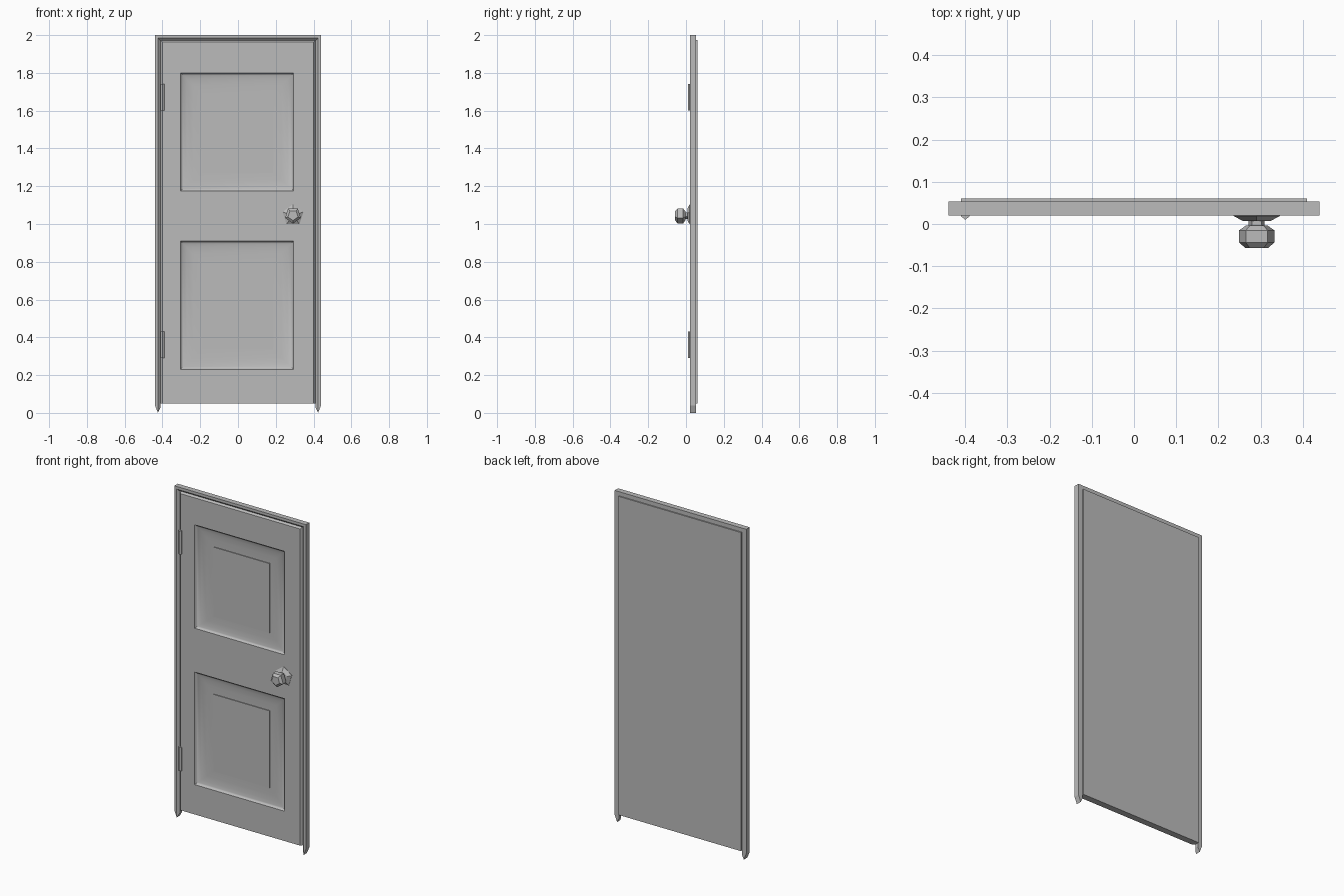
import bpy, bmesh, math
from mathutils import Vector

cube = bpy.data.objects.get("Cube")
if cube:
    bpy.data.objects.remove(cube, do_unlink=True)

GREY = (0.5, 0.5, 0.5, 1)
grey = bpy.data.materials.new("plain_grey")
grey.use_nodes = True
grey.diffuse_color = GREY
grey.node_tree.nodes["Principled BSDF"].inputs["Base Color"].default_value = GREY


def finish(name, bm, smooth=False):
    bmesh.ops.recalc_face_normals(bm, faces=bm.faces)
    mesh = bpy.data.meshes.new(name)
    bm.to_mesh(mesh)
    bm.free()
    mesh.materials.append(grey)
    ob = bpy.data.objects.new(name, mesh)
    bpy.context.collection.objects.link(ob)
    if smooth:
        bpy.ops.object.select_all(action='DESELECT')
        ob.select_set(True)
        bpy.context.view_layer.objects.active = ob
        bpy.ops.object.shade_smooth_by_angle(angle=math.radians(35))
    return ob


def loft(bm, rings, closed=True):
    """Skin a list of vertex rings with quads."""
    n = len(rings[0])
    for a, b in zip(rings, rings[1:]):
        for i in range(n):
            j = (i + 1) % n
            bm.faces.new((a[i], a[j], b[j], b[i]))


def lathe(name, centre, sides, start, profile):
    """Faceted turned part; profile holds (radius, y) pairs."""
    bm = bmesh.new()
    rings = []
    for r, y in profile:
        ring = []
        for i in range(sides):
            a = start + math.tau * i / sides
            ring.append(bm.verts.new((centre[0] + r * math.cos(a), y,
                                      centre[1] + r * math.sin(a))))
        rings.append(ring)
    loft(bm, rings)
    bm.faces.new(rings[0])
    bm.faces.new(rings[-1])
    return finish(name, bm)


# Door frame: one moulding swept up, across and down, with pointed feet
moulding = [(0, .02), (.016, .02), (.03, .034), (.03, .053), (.016, .053), (0, .053)]
foot = {0: .04, .016: 0, .03: .028}
bm = bmesh.new()
rings = []
for side, top in ((-1, False), (-1, True), (1, True), (1, False)):
    rings.append([bm.verts.new((side * (.44 - d), y, 2 - d if top else foot[d]))
                  for d, y in moulding])
loft(bm, rings)
for r in (rings[0], rings[-1]):
    bm.faces.new((r[0], r[1], r[4], r[5]))
    bm.faces.new((r[1], r[2], r[3], r[4]))
finish("door_frame", bm)

# Door leaf: chamfered slab
bm = bmesh.new()
rings = [[bm.verts.new((x, y, z)) for x, z in ((-w, .05), (w, .05), (w, t), (-w, t))]
         for w, t, y in ((.41, 1.975, .06), (.41, 1.975, .034), (.4, 1.963, .021))]
loft(bm, rings)
bm.faces.new(rings[0])
bm.faces.new(rings[-1])
bmesh.ops.recalc_face_normals(bm, faces=bm.faces)

# Sunken panels with a cove and a raised field
panels = [((-.305, .295, 1.175, 1.8), (-.19, .185, 1.27, 1.69)),
          ((-.305, .295, .23, .91), (-.19, .185, .335, .8))]
cuts = [(Vector((x, 0, 0)), Vector((1, 0, 0))) for x in panels[0][0][:2]]
cuts += [(Vector((0, 0, z)), Vector((0, 0, 1))) for p in panels for z in p[0][2:]]
for co, no in cuts:
    front = [f for f in bm.faces if f.normal.y < -.9]
    edges = {e for f in front for e in f.edges}
    verts = {v for f in front for v in f.verts}
    bmesh.ops.bisect_plane(bm, geom=front + list(edges) + list(verts),
                           plane_co=co, plane_no=no)
    bm.normal_update()

cove = [(.045, .029), (.12, .033), (.3, .038), (.6, .041), (1, .042), (1, .037)]
for outer, inner in panels:
    mid = Vector(((outer[0] + outer[1]) / 2, .021, (outer[2] + outer[3]) / 2))
    face = min(bm.faces, key=lambda f: (f.calc_center_median() - mid).length)
    for t, y in cove:
        bmesh.ops.inset_individual(bm, faces=[face], thickness=.002)
        x0, x1, z0, z1 = [a + (b - a) * t for a, b in zip(outer, inner)]
        for v in face.verts:
            v.co = (x0 if v.co.x < mid.x else x1, y, z0 if v.co.z < mid.z else z1)
finish("door_leaf", bm, smooth=True)

# Hinge knuckles
for name, z in (("lower_hinge", .29), ("upper_hinge", 1.6)):
    bm = bmesh.new()
    rings = [[bm.verts.new((-.4 + x, y, h)) for x, y in
              ((-.01, .03), (-.01, .018), (0, .01), (.01, .018), (.01, .03))]
             for h in (z, z + .142)]
    loft(bm, rings)
    bm.faces.new(rings[0])
    bm.faces.new(rings[1])
    finish(name, bm)

# Five-sided rose, neck and knob
hub = (.291, 1.046)
up = math.pi / 2
lathe("knob_rose", hub, 5, up, [(.058, .025), (.058, .019), (.034, .007)])
lathe("knob_neck", hub, 5, -up, [(.02, .01), (.02, -.008)])
lathe("knob", hub, 5, -up, [(.026, -.003), (.044, -.015), (.044, -.044), (.028, -.057)])
